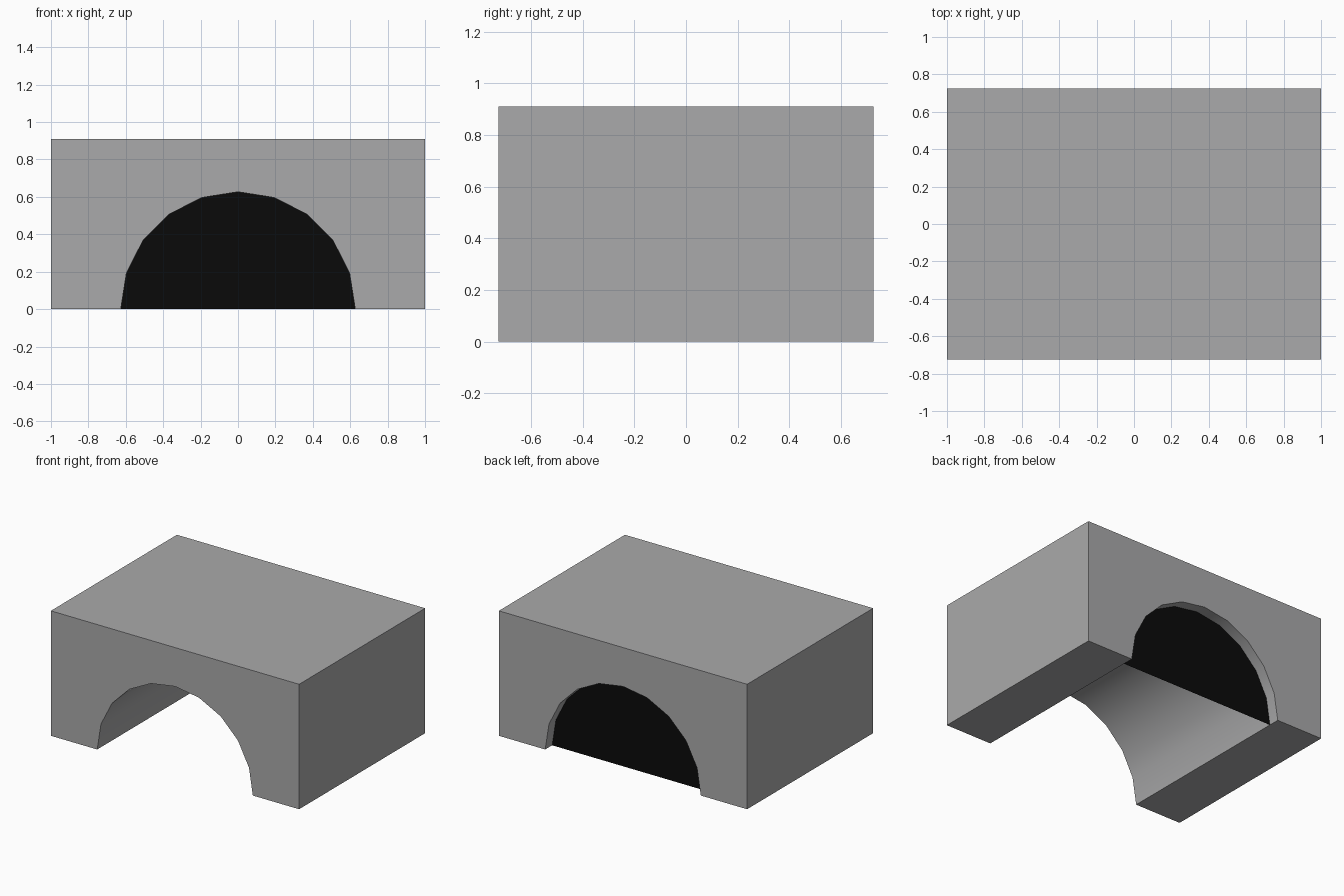
import bpy, bmesh, math

if "Cube" in bpy.data.objects:
    bpy.data.objects.remove(bpy.data.objects["Cube"])

W, D, H, R = 1.0, 0.725, 0.91, 0.627   # half width, half depth, height, arch radius
SEGS = 10


def material(name, rgb):
    m = bpy.data.materials.new(name)
    m.diffuse_color = (*rgb, 1)
    m.use_nodes = True
    m.node_tree.nodes["Principled BSDF"].inputs["Base Color"].default_value = m.diffuse_color
    return m


def prism(name, profile, y, depth, mat):
    """Face from an (x, z) profile at y, extruded back by depth (0 = flat sheet)."""
    bm = bmesh.new()
    face = bm.faces.new([bm.verts.new((x, y, z)) for x, z in profile])
    if depth:
        ext = bmesh.ops.extrude_face_region(bm, geom=[face], use_keep_orig=True)
        moved = [v for v in ext["geom"] if isinstance(v, bmesh.types.BMVert)]
        bmesh.ops.translate(bm, verts=moved, vec=(0, depth, 0))
        bmesh.ops.recalc_face_normals(bm, faces=bm.faces)
    mesh = bpy.data.meshes.new(name)
    bm.to_mesh(mesh)
    bm.free()
    mesh.materials.append(mat)
    ob = bpy.data.objects.new(name, mesh)
    bpy.context.collection.objects.link(ob)
    return ob


stone = material("stone grey", (0.40, 0.40, 0.405))
black = material("tunnel black", (0.003, 0.003, 0.003))

# Half-round opening, from right foot to left foot
arch = [(R * math.cos(math.pi * i / SEGS), R * math.sin(math.pi * i / SEGS))
        for i in range(SEGS + 1)]

# Block with the arch cut through it
block = prism("arch_block", arch + [(-W, 0), (-W, H), (W, H), (W, 0)], -D, 2 * D, stone)
bpy.context.view_layer.objects.active = block
block.select_set(True)
bpy.ops.object.shade_smooth_by_angle(angle=math.radians(30))

# Black sheet closing the tunnel just inside the back opening
prism("tunnel_backing", arch, D - 0.08, 0, black)
